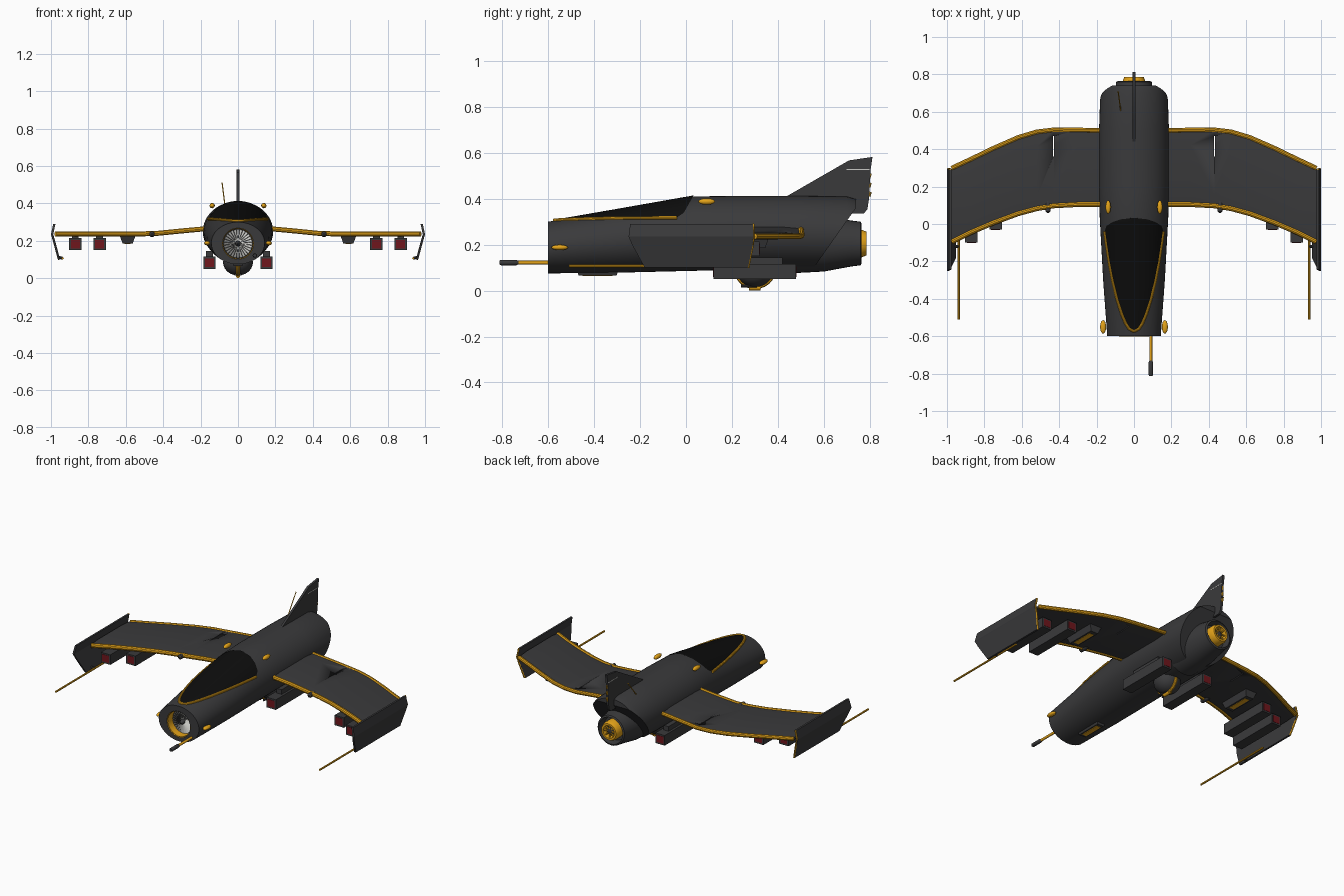
import bpy, bmesh
from math import sin, cos, pi, sqrt, radians
from mathutils import Vector

if "Cube" in bpy.data.objects:
    bpy.data.objects.remove(bpy.data.objects["Cube"])

def mat(name, c):
    m = bpy.data.materials.new(name)
    m.diffuse_color = (*c, 1)
    m.use_nodes = True
    m.node_tree.nodes["Principled BSDF"].inputs["Base Color"].default_value = m.diffuse_color
    return m

DARK = mat("dark_grey", (.042, .042, .044))
BLACK = mat("glass_black", (.004, .004, .004))
GOLD = mat("gold", (.78, .37, .01))
RED = mat("dark_red", (.16, .008, .012))
PALE = mat("pale_grey", (.6, .6, .57))

def finish(name, bm, m, angle=35):
    bmesh.ops.recalc_face_normals(bm, faces=bm.faces)
    me = bpy.data.meshes.new(name)
    bm.to_mesh(me)
    bm.free()
    me.shade_smooth()
    me.set_sharp_from_angle(angle=radians(angle))
    me.materials.append(m)
    ob = bpy.data.objects.new(name, me)
    bpy.context.collection.objects.link(ob)
    return ob

def loft(rings, cap=True):
    bm = bmesh.new()
    vs = [[bm.verts.new(p) for p in r] for r in rings]
    n = len(rings[0])
    for a, b in zip(vs, vs[1:]):
        for i in range(n):
            j = (i + 1) % n
            bm.faces.new((a[i], a[j], b[j], b[i]))
    if cap:
        bm.faces.new(vs[0])
        bm.faces.new(vs[-1])
    return bm

def tube(name, pts, r, m, n=10):
    pts = [Vector(p) for p in pts]
    rings = []
    for i, p in enumerate(pts):
        t = pts[min(i + 1, len(pts) - 1)] - pts[max(i - 1, 0)]
        q = t.to_track_quat('Z', 'Y')
        rings.append([p + q @ Vector((r * cos(2*pi*k/n), r * sin(2*pi*k/n), 0)) for k in range(n)])
    return finish(name, loft(rings), m)

def lathe(name, prof, x, z, m, n=32):
    # profile of (y, radius) turned about an axis along y
    return finish(name, loft([[(x + r*cos(2*pi*k/n), y, z + r*sin(2*pi*k/n)) for k in range(n)]
                              for y, r in prof]), m)

def box(name, x0, x1, y0, y1, z0, z1, m, taper=0):
    lo = [(x0+taper, y0+taper, z0), (x1-taper, y0+taper, z0), (x1-taper, y1-taper, z0), (x0+taper, y1-taper, z0)]
    hi = [(x0, y0, z1), (x1, y0, z1), (x1, y1, z1), (x0, y1, z1)]
    return finish(name, loft([lo, hi]), m)

def ball(name, loc, s, m):
    bm = bmesh.new()
    bmesh.ops.create_uvsphere(bm, u_segments=20, v_segments=12, radius=1)
    for v in bm.verts:
        v.co = Vector(loc) + Vector((v.co.x*s[0], v.co.y*s[1], v.co.z*s[2]))
    return finish(name, bm, m, 60)

def plate(name, pts, dx, m):
    return finish(name, loft([[(-dx, y, z) for y, z in pts], [(dx, y, z) for y, z in pts]]), m)

# Fuselage: y, half width, bottom, waist height, top
HULL = [(-.60, .143, .075, .188, .300), (-.3, .165, .078, .215, .352), (.03, .183, .086, .243, .410),
        (.2, .188, .09, .25, .412), (.5, .187, .09, .25, .412), (.7, .180, .098, .25, .410), (.74, .172, .11, .25, .398)]

def hull_at(y):
    for a, b in zip(HULL, HULL[1:]):
        if y <= b[0]:
            f = (y - a[0]) / (b[0] - a[0])
            return [p + (q - p) * f for p, q in zip(a, b)][1:]
    return HULL[-1][1:]

def hull_top(x, y):
    w, b, c, t = hull_at(y)
    return c + (t - c) * sqrt(max(0, 1 - (x / w) ** 2))

N = 48
rings = [[(.08*cos(2*pi*k/N), y, .185 + .08*sin(2*pi*k/N)) for k in range(N)] for y in (-.53, -.6)]
for s in HULL:
    y, w, b, c, t = s
    rings.append([(w*cos(a), y, c + (t-c if sin(a) > 0 else c-b)*sin(a)) for a in (2*pi*k/N for k in range(N))])
bm = loft(rings)
bmesh.ops.bisect_plane(bm, geom=bm.verts[:] + bm.edges[:] + bm.faces[:], plane_co=(0, .74, .36),
                       plane_no=Vector((0, .27, -.19)).normalized(), clear_outer=True)
bmesh.ops.holes_fill(bm, edges=[e for e in bm.edges if e.is_boundary], sides=0)
finish("fuselage", bm, DARK)

# Nose intake with fan
finish("intake_liner", loft([[(r*cos(2*pi*k/N), y, .185 + r*sin(2*pi*k/N)) for k in range(N)]
       for y, r in ((-.54, .079), (-.598, .079), (-.602, .083))], False), GOLD)
lathe("fan_back", [(-.545, .078), (-.55, .078)], 0, .185, DARK)
bm = bmesh.new()
for k in range(28):
    a = 2*pi*k/28
    q = [(.012, a-.1), (.076, a-.09), (.076, a+.09), (.012, a+.1)]
    bm.faces.new([bm.verts.new((r*cos(t), -.56 + .003*i, .185 + r*sin(t))) for i, (r, t) in enumerate(q)])
finish("fan_blades", bm, PALE)
lathe("fan_hub", [(-.55, .016), (-.57, .013), (-.585, .004)], 0, .185, DARK, 16)

# Canopy lying on the hull, with gold frame: y, half width
CAN = [(-.572, .004), (-.56, .026), (-.53, .045), (-.48, .066), (-.4, .091), (-.3, .115), (-.2, .134),
       (-.1, .149), (-.04, .157), (-.01, .147), (.01, .115), (.025, .07), (.032, .01)]
bm = bmesh.new()
rows = [[bm.verts.new((w*k/10, y, hull_top(w*k/10, y) + .004)) for k in range(-10, 11)] for y, w in CAN]
for a, b in zip(rows, rows[1:]):
    for i in range(20):
        bm.faces.new((a[i], a[i+1], b[i+1], b[i]))
finish("canopy", bm, BLACK, 60)
side = [(w, y, hull_top(w, y) + .002) for y, w in CAN[:9]]
tube("canopy_frame", [(-x, y, z) for x, y, z in side[::-1]] + side, .008, GOLD)

# Tail engine
lathe("engine_shroud", [(.45, .13), (.60, .122), (.72, .1), (.76, .095), (.765, .085), (.72, .075)], 0, .205, DARK)
lathe("nozzle_collar", [(.72, .06), (.765, .06), (.785, .052), (.785, .04), (.73, .036)], 0, .205, GOLD)
lathe("nozzle_core", [(.72, .03), (.765, .028), (.775, .012)], 0, .205, DARK)
for k in range(8):
    a = 2*pi*k/8
    tube("nozzle_vane", [(r*cos(a), .772, .205 + r*sin(a)) for r in (.015, .045)], .005, GOLD, 6)

# Tail fin, rudder trim and aerial
plate("tail_fin", [(.42, .40), (.55, .475), (.71, .567), (.812, .582), (.803, .52), (.797, .40),
                   (.79, .355), (.775, .336), (.72, .336), (.70, .39)], .007, DARK)
plate("fin_upper_seam", [(.70, .526), (.80, .526), (.80, .53), (.70, .53)], .008, PALE)
for z in (.42, .46, .50):
    tube("rudder_hinge", [(0, .797, z - .01), (0, .803, z + .01)], .006, GOLD, 8)
tube("aerial", [(-.07, .60, .39), (-.085, .71, .51)], .003, GOLD, 6)

# Wing stations: x, leading y, trailing y, z
WING = [(.16, .105, .5, .266), (.30, .105, .502, .253), (.43, .098, .503, .24), (.52, .083, .492, .237),
        (.62, .056, .462, .236), (.75, .008, .405, .236), (.87, -.043, .347, .236), (.975, -.095, .298, .236)]
for s, tag in ((1, "right_"), (-1, "left_")):
    rings = []
    for x, l, t, z in WING:
        rings.append([(s*x, y, z + d) for y, d in ((l, .006), (l+.06, .013), (t-.08, .013), (t, .006),
                                                   (t, -.006), (t-.08, -.013), (l+.06, -.013), (l, -.006))])
    wing = finish(tag + "wing", loft(rings), DARK)
    cut = box(tag + "flap_gap_cutter", s*.43-.003, s*.43+.003, .36, .47, .2, .3, DARK)
    cut.hide_render = True
    cut.hide_viewport = True
    mod = wing.modifiers.new("flap_gap", 'BOOLEAN')
    mod.operation = 'DIFFERENCE'
    mod.object = cut
    tube(tag + "leading_edge", [(s*x, l, z) for x, l, t, z in WING], .014, GOLD)
    tube(tag + "trailing_edge", [(s*x, t, z) for x, l, t, z in WING], .013, GOLD)

    # Angled wing tip panel: rows of x, front y, back y, z
    tip = [(.982, -.243, .292, .29), (.994, -.25, .294, .235), (.984, -.235, .29, .2), (.957, -.18, .27, .1)]
    rings = [[(s*(x-.006), f, z), (s*(x+.006), f, z), (s*(x+.006), b, z), (s*(x-.006), b, z)] for x, f, b, z in tip]
    finish(tag + "wing_tip_panel", loft(rings), DARK, 15)
    tube(tag + "tip_rear_trim", [(s*x, b, z) for x, f, b, z in tip], .006, GOLD, 6)
    tube(tag + "tip_gun", [(s*.937, -.51, .107), (s*.937, .05, .107)], .006, GOLD)
    tube(tag + "tip_gun_mount", [(s*.937, -.12, .107), (s*.96, -.12, .112)], .008, DARK)

    # Missile pods with red ends
    for x, y0, y1, z0, z1 in ((.87, -.10, .25, .15, .226), (.74, -.03, .32, .15, .226), (.152, .12, .48, .05, .115)):
        h = .033
        box(tag + "missile_pod", s*x-h, s*x+h, y0, y1, z0, z1 if z1 < .2 else .214, DARK)
        box(tag + "pod_red_ends", s*x-.024, s*x+.024, y0-.002, y1+.002, z0+.01, z0+.055, RED)
        box(tag + "pod_pylon", s*x-.018, s*x+.018, y0+.08, y1-.06, z1-.015, z1+.03 if z1 < .2 else z1+.004, DARK)

    # Slotted fairing under wing
    box(tag + "wing_fairing", s*.59-.042, s*.59+.042, .14, .36, .185, .228, DARK, .015)
    box(tag + "fairing_slot", s*.59-.016, s*.59+.016, .18, .32, .183, .19, GOLD)

    # Lamps
    ball(tag + "nose_lamp", (s*.165, -.55, .188), (.016, .036, .012), GOLD)
    ball(tag + "shoulder_lamp", (s*.138, .09, .388), (.014, .036, .014), GOLD)
    lathe(tag + "wing_light", [(.06, .005), (.068, .014), (.1, .016), (.13, .012)], s*.46, .236, DARK, 16)

# Nose cannon
lathe("cannon_barrel", [(-.74, .008), (-.55, .008)], .09, .122, GOLD, 12)
lathe("cannon_muzzle", [(-.812, .009), (-.805, .012), (-.74, .012), (-.73, .008)], .09, .122, DARK, 12)

# Chin fairing and belly turret
box("chin_fairing", -.035, .035, -.48, -.29, .066, .10, DARK, .012)
box("chin_slot", -.015, .015, -.45, -.32, .063, .07, GOLD)
ball("belly_turret", (0, .30, .085), (.08, .08, .07), DARK)
tube("turret_stripe", [(0, .30 + .079*cos(a), .085 - .069*sin(a)) for a in (pi*k/12 for k in range(13))], .010, GOLD)
for x in (-.014, .014):
    tube("turret_gun", [(x, .24, .02), (x, .31, .02)], .006, DARK, 8)
lathe("turret_gun_hub", [(.275, .012), (.325, .012)], 0, .013, GOLD, 12)
